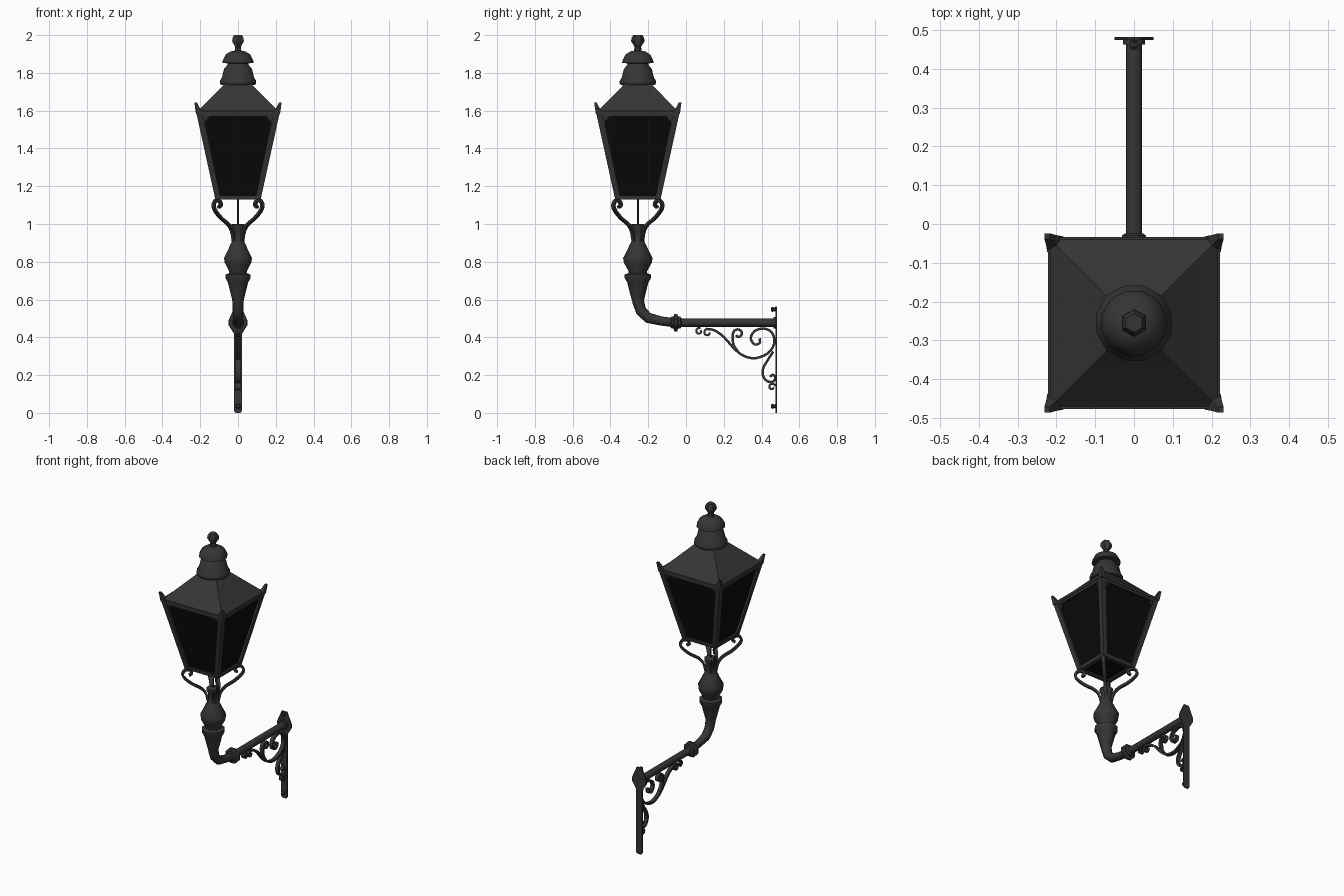
import bpy, bmesh, math
from mathutils import Vector, Matrix

if "Cube" in bpy.data.objects:
    bpy.data.objects.remove(bpy.data.objects["Cube"])

CY = -0.255                      # lamp axis


def material(name, v):
    m = bpy.data.materials.new(name)
    m.diffuse_color = (v, v, v, 1)
    m.use_nodes = True
    m.node_tree.nodes["Principled BSDF"].inputs["Base Color"].default_value = m.diffuse_color
    return m


IRON = material("dark_iron", 0.036)
GLASS = material("black_glass", 0.003)
I4 = Matrix.Identity(4)
LAMP = Matrix.Translation((0, CY, 0))
BRACKET = Matrix.Rotation(math.pi / 2, 4, 'Z')     # local x becomes world y


def turns(start=0.0):
    return [LAMP @ Matrix.Rotation(start + k * math.pi / 2, 4, 'Z') for k in range(4)]


def loft(name, rings, mat=IRON, places=(I4,)):
    """Skin a list of equal-sized rings, capped, once for each placement."""
    bm = bmesh.new()
    for place in places:
        vs = [[bm.verts.new(place @ Vector(p)) for p in r] for r in rings]
        n = len(vs[0])
        for a, b in zip(vs, vs[1:]):
            for i in range(n):
                j = (i + 1) % n
                bm.faces.new((a[i], a[j], b[j], b[i]))
        bm.faces.new(vs[0])
        bm.faces.new(vs[-1])
    bmesh.ops.recalc_face_normals(bm, faces=bm.faces)
    me = bpy.data.meshes.new(name)
    bm.to_mesh(me)
    bm.free()
    me.materials.append(mat)
    ob = bpy.data.objects.new(name, me)
    bpy.context.collection.objects.link(ob)
    return ob


def rect(x0, x1, y0, y1, z):
    return [(x0, y0, z), (x1, y0, z), (x1, y1, z), (x0, y1, z)]


def square(h, z):
    return rect(-h, h, -h, h, z)


def tangents(pts):
    n = len(pts)
    return [(Vector(pts[min(i + 1, n - 1)][:2]) - Vector(pts[max(i - 1, 0)][:2])).normalized()
            for i in range(n)]


def tube(name, pts, sides=10, axis=None):
    """Round sweep in the yz plane through (y, z, radius) points."""
    rings = []
    for (y, z, r), t in zip(pts, tangents(pts)):
        if axis:
            t = Vector(axis)
        ring = []
        for k in range(sides):
            a = 2 * math.pi * (k + 0.5) / sides
            c, s = r * math.cos(a), r * math.sin(a)
            ring.append((c, y - s * t.y, z + s * t.x))
        rings.append(ring)
    return loft(name, rings)


def lathe(name, prof, sides=10):
    return tube(name, [(CY, z, r) for r, z in prof], sides, (0, 1))


def smooth_path(pts, steps=3):
    p = [Vector(q) for q in pts]
    p = [2 * p[0] - p[1]] + p + [2 * p[-1] - p[-2]]
    out = []
    for a, b, c, d in zip(p, p[1:], p[2:], p[3:]):
        for k in range(steps):
            t = k / steps
            out.append(0.5 * (2 * b + (c - a) * t + (2 * a - 5 * b + 4 * c - d) * t * t
                              + (3 * b - a - 3 * c + d) * t ** 3))
    return out + [p[-2]]


def ribbon(name, pts, places, width=0.024, thick=0.013):
    """Flat bar following (u, z) points."""
    path = smooth_path(pts)
    rings = []
    for p, t in zip(path, tangents(path)):
        n = Vector((-t.y, t.x)) * thick / 2
        a, b, w = p + n, p - n, width / 2
        rings.append([(a.x, -w, a.y), (a.x, w, a.y), (b.x, w, b.y), (b.x, -w, b.y)])
    return loft(name, rings, IRON, places)


def curl(cx, cz, r, start, sweep, end=0.45):
    """Spiral points shrinking inward, angles in degrees."""
    return [(cx + r * (1 - (1 - end) * k / 8) * math.cos(math.radians(start + sweep * k / 8)),
             cz + r * (1 - (1 - end) * k / 8) * math.sin(math.radians(start + sweep * k / 8)))
            for k in range(9)]


# lantern glass and frame
loft("lantern_glass", [square(0.108, 1.14), square(0.208, 1.585)], GLASS, [LAMP])
loft("corner_bars", [rect(0.09, 0.12, 0.09, 0.12, 1.13),
                     rect(0.187, 0.221, 0.187, 0.221, 1.59)], IRON, turns())
loft("bottom_rails", [rect(-0.1, 0.1, 0.094, 0.119, 1.13),
                      rect(-0.1, 0.1, 0.094, 0.122, 1.152)], IRON, turns())
loft("top_rails", [rect(-0.2, 0.2, 0.19, 0.216, 1.568),
                   rect(-0.2, 0.2, 0.19, 0.219, 1.585)], IRON, turns())
loft("eave", [square(0.222, 1.582), square(0.222, 1.598)], IRON, [LAMP])

# small gussets that round the upper pane corners
for s, label in ((-1, "left"), (1, "right")):
    out = lambda z: 0.108 + (z - 1.14) * 0.1 / 0.445
    tri = [(s * 0.192, 1.572), (s * 0.15, 1.572), (s * 0.18, 1.535)]
    loft("pane_gusset_" + label, [[(x, out(z) - 0.003, z) for x, z in tri],
                                  [(x, out(z) + 0.004, z) for x, z in tri]], IRON, turns())

# roof with upturned corner ears
loft("roof", [square(0.216, 1.597), square(0.19, 1.62), square(0.07, 1.742)], IRON, [LAMP])
loft("corner_ears", [rect(0.182, 0.223, 0.182, 0.223, 1.585),
                     rect(0.203, 0.227, 0.203, 0.227, 1.615),
                     rect(0.217, 0.231, 0.217, 0.231, 1.643)], IRON, turns())

# chimney cap and finial
lathe("chimney", [(0.092, 1.735), (0.1, 1.745), (0.1, 1.757), (0.088, 1.775), (0.077, 1.82),
                  (0.06, 1.84), (0.055, 1.85), (0.086, 1.853), (0.084, 1.866),
                  (0.068, 1.897), (0.04, 1.914), (0.014, 1.918)], 12)
lathe("finial", [(0.022, 1.91), (0.017, 1.938), (0.036, 1.967), (0.033, 1.985), (0.024, 2.0)], 6)

# stem below the lantern
lathe("stem", [(0.03, 1.0), (0.04, 0.995), (0.04, 0.978), (0.031, 0.965), (0.035, 0.905),
               (0.046, 0.885), (0.052, 0.87), (0.078, 0.82), (0.074, 0.795), (0.05, 0.752),
               (0.048, 0.74), (0.07, 0.732), (0.07, 0.715), (0.056, 0.69), (0.046, 0.65),
               (0.03, 0.59)][::-1])
lathe("gas_rod", [(0.005, 0.99), (0.005, 1.15)], 6)

# four scrolled arms under the lantern corners
arm = [(0.03, 0.91), (0.045, 0.965), (0.075, 1.0), (0.125, 1.03), (0.17, 1.07),
       (0.183, 1.1), (0.165, 1.125), (0.138, 1.12), (0.128, 1.1), (0.145, 1.088)]
ribbon("lantern_arms", arm, turns(math.pi / 4), 0.02, 0.014)

# elbow, collar and horizontal pipe
tube("elbow", [(CY, 0.63, 0.036), (-0.252, 0.585, 0.031), (-0.238, 0.54, 0.029),
               (-0.2, 0.503, 0.028), (-0.13, 0.486, 0.024), (-0.06, 0.478, 0.024)])
tube("collar", [(-0.085, 0.478, 0.024), (-0.076, 0.478, 0.034), (-0.066, 0.478, 0.034),
                (-0.062, 0.478, 0.05), (-0.046, 0.478, 0.05), (-0.042, 0.478, 0.034),
                (-0.03, 0.478, 0.034), (-0.024, 0.478, 0.024)], 8)
tube("pipe", [(-0.05, 0.478, 0.022), (0.475, 0.478, 0.022)])
tube("pipe_flange", [(0.462, 0.478, 0.03), (0.478, 0.478, 0.03)])

# wall plate with diamond head and bolts
half = [(0.014, 0), (0.022, 0.012), (0.022, 0.42), (0.05, 0.465), (0.05, 0.49), (0.018, 0.562)]
outline = half + [(-x, z) for x, z in reversed(half)]
loft("wall_plate", [[(x, y, z) for x, z in outline] for y in (0.474, 0.482)])
for i, z in enumerate((0.035, 0.548)):
    tube("bolt_%d" % i, [(0.45, z, 0.008), (0.457, z, 0.014), (0.468, z, 0.009),
                         (0.478, z, 0.015)], 6)

# bracket scrollwork
main = [(0.105, 0.445), (0.15, 0.437), (0.2, 0.402), (0.26, 0.335), (0.31, 0.3), (0.37, 0.29),
        (0.435, 0.317), (0.468, 0.37), (0.455, 0.425), (0.41, 0.447), (0.362, 0.432),
        (0.343, 0.395), (0.362, 0.363), (0.39, 0.37), (0.39, 0.395)]
ribbon("main_scroll", main, [BRACKET])
ribbon("middle_scroll", [(0.275, 0.325), (0.252, 0.36), (0.247, 0.4)]
       + curl(0.276, 0.418, 0.028, 180, -330), [BRACKET])
ribbon("lower_scroll", [(0.462, 0.325), (0.43, 0.275), (0.408, 0.235), (0.408, 0.195),
                        (0.43, 0.168), (0.46, 0.165), (0.473, 0.187), (0.458, 0.202),
                        (0.445, 0.19)], [BRACKET])
ribbon("foot_curl", curl(0.455, 0.137, 0.019, 20, 330), [BRACKET], 0.024, 0.011)
ribbon("tip_curl", curl(0.07, 0.432, 0.019, 70, 330), [BRACKET], 0.024, 0.011)
ribbon("end_curl", curl(0.115, 0.425, 0.021, 100, 270), [BRACKET], 0.024, 0.011)

# smooth the round parts, keep hard edges
for ob in bpy.context.scene.objects:
    ob.select_set(True)
    bpy.context.view_layer.objects.active = ob
bpy.ops.object.shade_smooth_by_angle(angle=math.radians(38))
